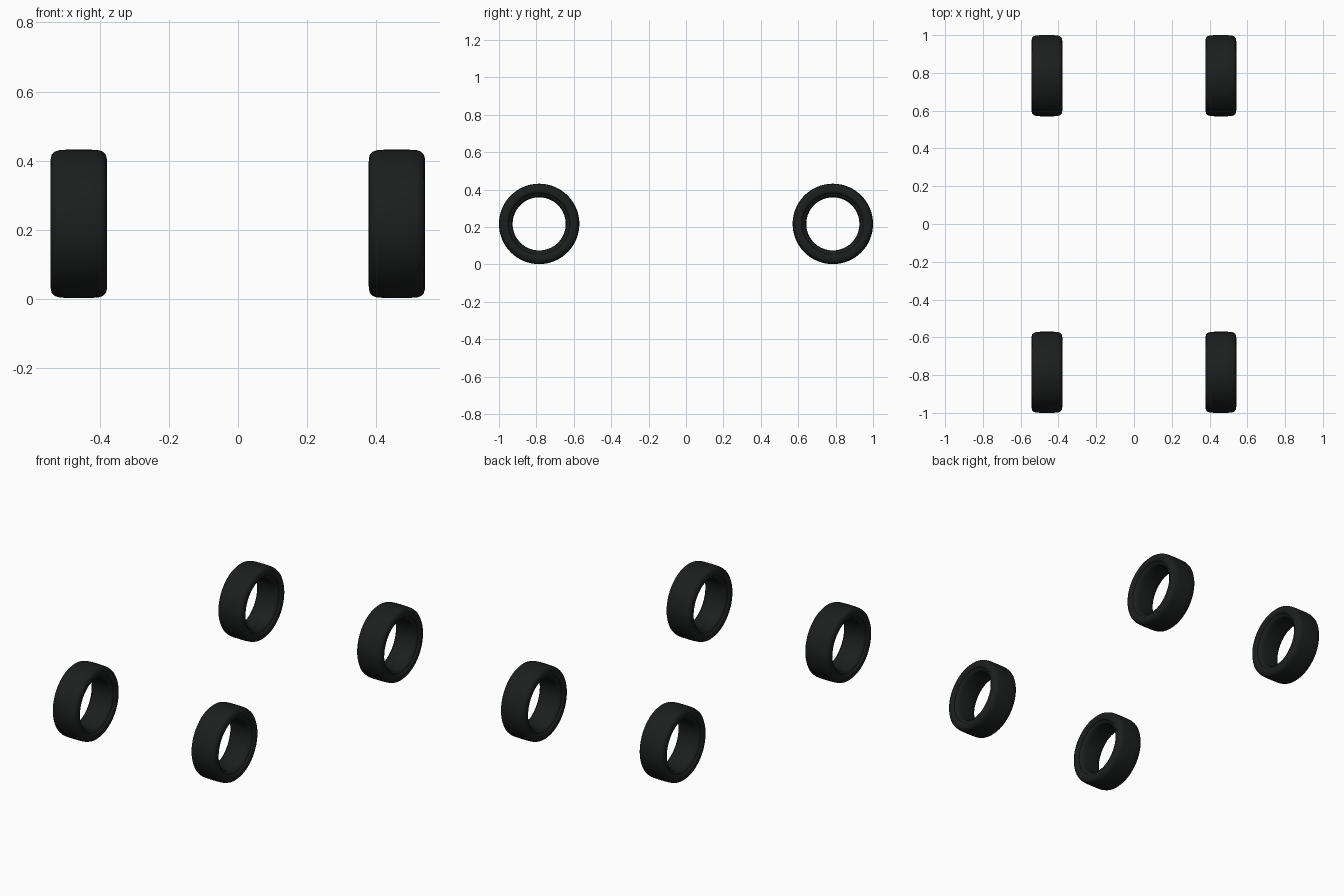
import bpy, bmesh
from math import sin, cos, pi

if "Cube" in bpy.data.objects:
    bpy.data.objects.remove(bpy.data.objects["Cube"])

rubber = bpy.data.materials.new("black_rubber")
rubber.diffuse_color = (0.012, 0.013, 0.013, 1)
rubber.use_nodes = True
rubber.node_tree.nodes["Principled BSDF"].inputs["Base Color"].default_value = rubber.diffuse_color

SEG = 64
# Half cross-section: (offset along axle, radius), outer tread to inner bead
HALF = [(0.0, 0.2150), (0.035, 0.2147), (0.058, 0.213), (0.070, 0.209),
        (0.078, 0.201), (0.081, 0.190), (0.0815, 0.180), (0.080, 0.170),
        (0.077, 0.166), (0.071, 0.163), (0.068, 0.154), (0.060, 0.147),
        (0.040, 0.143), (0.0, 0.142)]
PROFILE = HALF + [(-x, r) for x, r in HALF[-2:0:-1]]


def tyre(name, x, y):
    # Closed cross-section swept around the axle
    bm = bmesh.new()
    rings = []
    for i in range(SEG):
        a = 2 * pi * i / SEG
        rings.append([bm.verts.new((px, r * cos(a), r * sin(a))) for px, r in PROFILE])
    n = len(PROFILE)
    for i in range(SEG):
        p, q = rings[i], rings[(i + 1) % SEG]
        for j in range(n):
            k = (j + 1) % n
            bm.faces.new((p[j], p[k], q[k], q[j]))
    bmesh.ops.recalc_face_normals(bm, faces=bm.faces)
    mesh = bpy.data.meshes.new(name)
    bm.to_mesh(mesh)
    bm.free()
    mesh.materials.append(rubber)
    obj = bpy.data.objects.new(name, mesh)
    bpy.context.collection.objects.link(obj)
    obj.location = (x, y, 0.217)
    bpy.ops.object.select_all(action='DESELECT')
    obj.select_set(True)
    bpy.context.view_layer.objects.active = obj
    bpy.ops.object.shade_smooth_by_angle(angle=0.7)


# Four tyres, one at each corner
for side, x in (("left", -0.461), ("right", 0.46)):
    for end, y in (("front", -0.785), ("rear", 0.785)):
        tyre(f"{end}_{side}_tyre", x, y)
